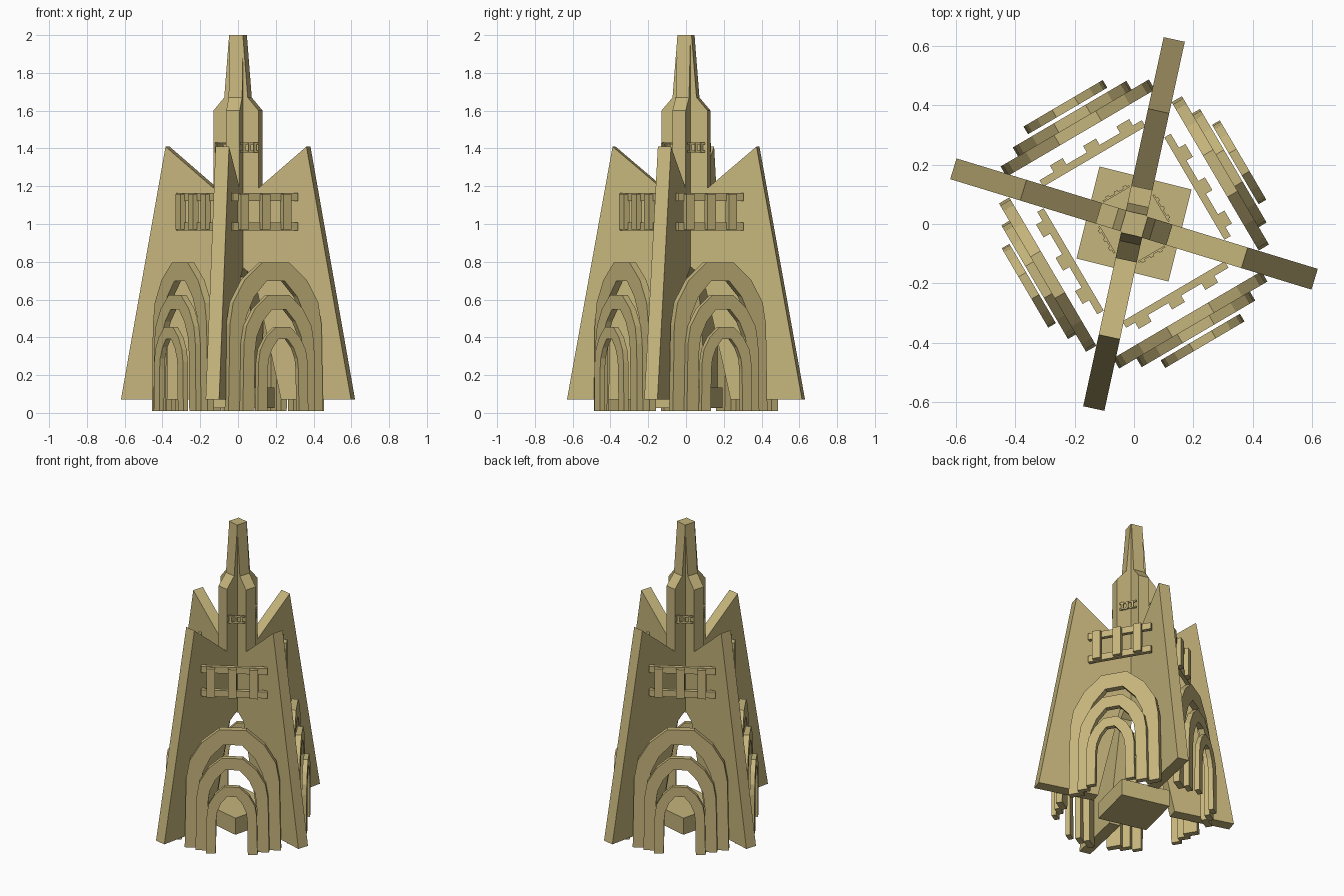
import bpy, bmesh, math
from mathutils import Matrix

if "Cube" in bpy.data.objects:
    bpy.data.objects.remove(bpy.data.objects["Cube"])

sand = bpy.data.materials.new("sandstone")
sand.diffuse_color = (0.56, 0.46, 0.20, 1)
sand.use_nodes = True
sand.node_tree.nodes["Principled BSDF"].inputs["Base Color"].default_value = sand.diffuse_color


def plate(name, outline, thickness, matrix):
    """Extrude an outline (horizontal, z) symmetrically in depth, then place it."""
    bm = bmesh.new()
    face = bm.faces.new([bm.verts.new((u, -thickness / 2, z)) for u, z in outline])
    ext = bmesh.ops.extrude_face_region(bm, geom=[face])
    verts = [g for g in ext["geom"] if isinstance(g, bmesh.types.BMVert)]
    bmesh.ops.translate(bm, verts=verts, vec=(0, thickness, 0))
    bmesh.ops.recalc_face_normals(bm, faces=bm.faces)
    bm.transform(matrix)
    mesh = bpy.data.meshes.new(name)
    bm.to_mesh(mesh)
    bm.free()
    mesh.materials.append(sand)
    obj = bpy.data.objects.new(name, mesh)
    bpy.context.collection.objects.link(obj)
    return obj


def turn(deg):
    return Matrix.Rotation(math.radians(deg), 4, 'Z')


def side(angle, dist):
    """Local x runs along the side, local -y points outward at the given angle."""
    return turn(angle + 90) @ Matrix.Translation((0, -dist, 0))


def rect(u, z, w, h):
    return [(u - w / 2, z - h / 2), (u + w / 2, z - h / 2),
            (u + w / 2, z + h / 2), (u - w / 2, z + h / 2)]


def half_arch(w, base, top):
    """Right half of a faceted arch, foot to crown."""
    h = top - base
    return [(w, base), (w * .97, base + h * .58), (w * .9, base + h * .73),
            (w * .66, base + h * .88), (w * .28, top)]


def arch(name, w, top, band, thickness, matrix):
    outer = half_arch(w, .01, top)
    inner = half_arch(w - band, .01, top - band * 1.1)
    outline = (outer + [(-u, z) for u, z in reversed(outer)]
               + [(-u, z) for u, z in inner] + list(reversed(inner)))
    plate(name, outline, thickness, matrix)


def railing(name, angle, dist, z, s):
    """Two rails with three uprights in front; s scales the whole set."""
    for dz in (-.078, .078):
        plate(name + "_rail", rect(0, z + dz * s, .4 * s, .042 * s),
              .025 * s, side(angle, dist))
    for u in (-.14, -.01, .12):
        plate(name + "_upright", rect(u * s, z, .05 * s, .19 * s),
              .035 * s, side(angle, dist + .02 * s))


# Two crossing slabs form the buttresses, tower and spire
half = [(.1, .72), (.17, .42), (.25, .07), (.637, .07), (.39, 1.41),
        (.125, 1.19), (.125, 1.6), (.065, 1.67), (.038, 2.0)]
profile = [(0, .8)] + half + [(-u, z) for u, z in reversed(half)]
for axis in (-17, 77.7):
    plate("buttress_slab", profile, .073, turn(axis))

# Four sides: nested arches, railing and small tower window
for angle, k in ((-59.6, 1), (30.4, .9), (120.4, 1), (210.4, .9)):
    arch("large_arch", .29, .797, .09, .04, side(angle, .375 * k))
    arch("middle_arch", .222, .625, .07, .035, side(angle, .412 * k))
    arch("small_arch", .155, .455, .058, .03, side(angle, .457 * k))
    railing("balcony", angle, .276 * k, 1.065, 1)
    railing("tower_window", angle, .118 * k, 1.405, .26)

# Central block on the floor
plate("floor_block", rect(0, .08, .32, .11), .32, turn(-14))
